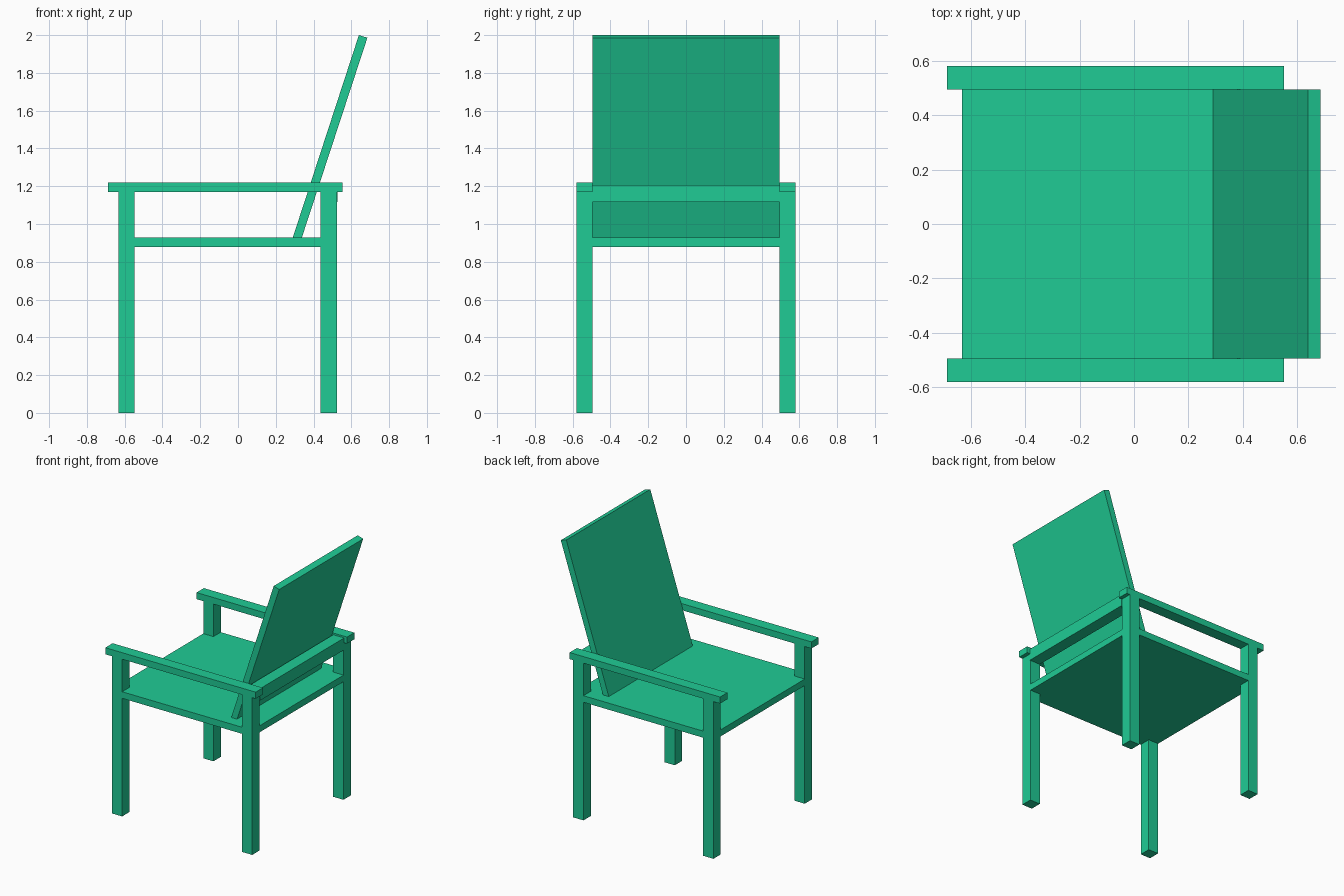
import bpy
import bmesh

if "Cube" in bpy.data.objects:
    bpy.data.objects.remove(bpy.data.objects["Cube"])

green = bpy.data.materials.new("green_paint")
green.diffuse_color = (0.014, 0.6, 0.3, 1)
green.use_nodes = True
green.node_tree.nodes["Principled BSDF"].inputs["Base Color"].default_value = green.diffuse_color


def extrude_y(name, profile, y0, y1):
    """Solid made from an (x, z) outline extruded from y0 to y1."""
    bm = bmesh.new()
    face = bm.faces.new([bm.verts.new((x, y0, z)) for x, z in profile])
    ext = bmesh.ops.extrude_face_region(bm, geom=[face])
    verts = [v for v in ext["geom"] if isinstance(v, bmesh.types.BMVert)]
    bmesh.ops.translate(bm, verts=verts, vec=(0, y1 - y0, 0))
    bmesh.ops.recalc_face_normals(bm, faces=bm.faces)
    mesh = bpy.data.meshes.new(name)
    bm.to_mesh(mesh)
    bm.free()
    mesh.materials.append(green)
    obj = bpy.data.objects.new(name, mesh)
    bpy.context.collection.objects.link(obj)
    return obj


def box(name, x0, x1, y0, y1, z0, z1):
    return extrude_y(name, [(x0, z0), (x1, z0), (x1, z1), (x0, z1)], y0, y1)


INNER, OUTER = 0.494, 0.58

# Legs and armrests on both sides
for side, y0, y1 in (("near", -OUTER, -INNER), ("far", INNER, OUTER)):
    box(f"front_leg_{side}", -0.632, -0.548, y0, y1, 0, 1.17)
    box(f"back_leg_{side}", 0.438, 0.523, y0, y1, 0, 1.17)
    box(f"armrest_{side}", -0.687, 0.552, y0, y1, 1.17, 1.219)

# Seat board, flush with the outside of the legs
box("seat", -0.632, 0.523, -OUTER, OUTER, 0.879, 0.928)

# Rail behind the backrest, between the armrests
box("back_rail", 0.438, 0.528, -INNER, INNER, 1.117, 1.206)

# Reclined backrest standing on the seat
extrude_y("backrest", [(0.29, 0.928), (0.338, 0.928), (0.685, 1.986), (0.64, 2.0)],
          -INNER, INNER)
